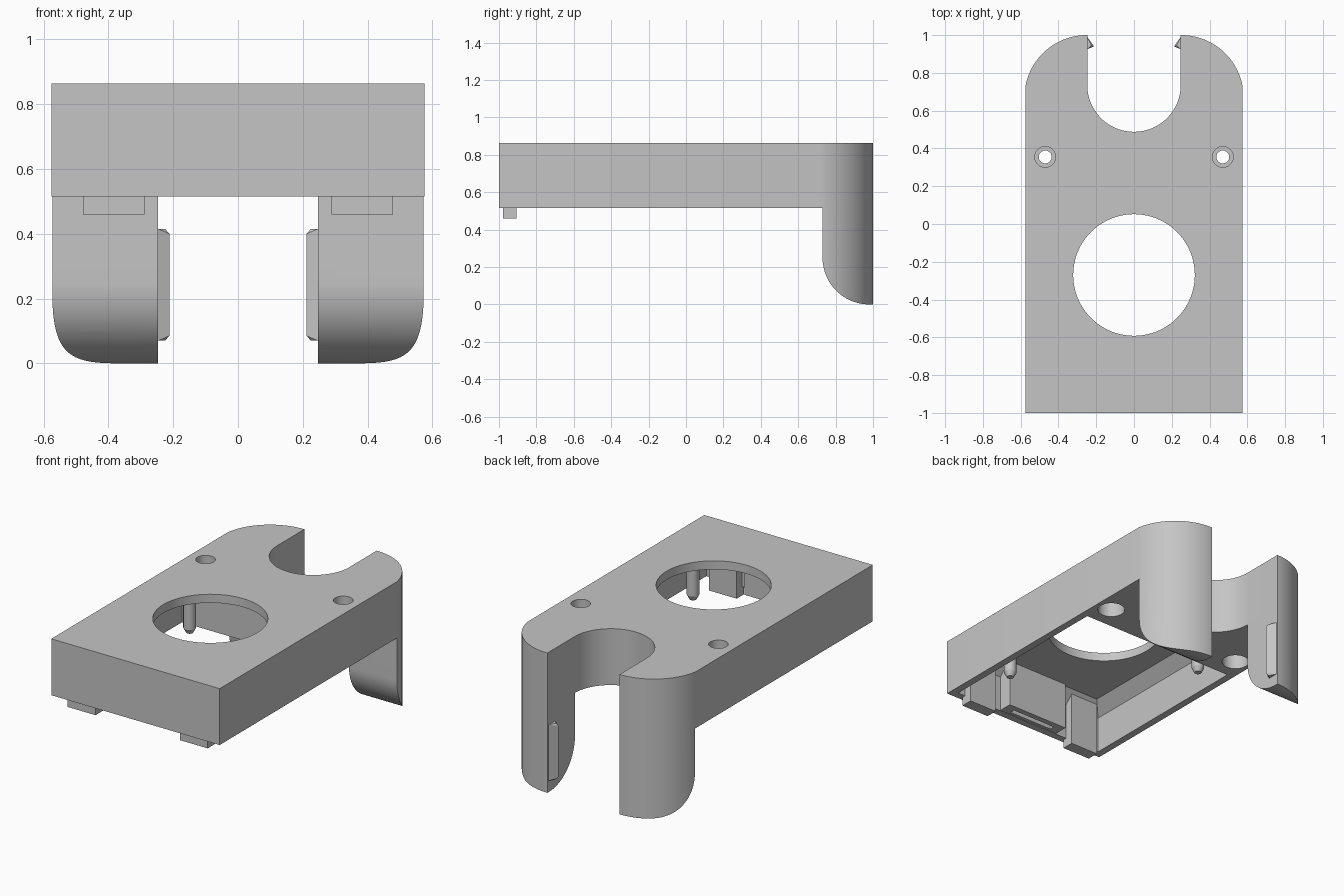
import bpy, bmesh, math
from mathutils import Vector

if "Cube" in bpy.data.objects:
    bpy.data.objects.remove(bpy.data.objects["Cube"], do_unlink=True)

grey = bpy.data.materials.new("plain grey")
grey.use_nodes = True
grey.diffuse_color = (0.56, 0.56, 0.56, 1)
grey.node_tree.nodes["Principled BSDF"].inputs["Base Color"].default_value = grey.diffuse_color

W, BOTTOM, TOP, CEILING = 0.575, 0.515, 0.863, 0.81
SLOT = 0.247
LEG_Y = 0.73


def finish(name, bm):
    bmesh.ops.recalc_face_normals(bm, faces=bm.faces)
    mesh = bpy.data.meshes.new(name)
    bm.to_mesh(mesh)
    bm.free()
    mesh.materials.append(grey)
    obj = bpy.data.objects.new(name, mesh)
    bpy.context.collection.objects.link(obj)
    return obj


def prism(name, points, offset):
    """Extrude a closed outline of 3D points along an offset."""
    bm = bmesh.new()
    face = bm.faces.new([bm.verts.new(p) for p in points])
    new = bmesh.ops.extrude_face_region(bm, geom=[face])["geom"]
    verts = [v for v in new if isinstance(v, bmesh.types.BMVert)]
    bmesh.ops.translate(bm, verts=verts, vec=offset)
    return finish(name, bm)


def flat(name, outline, z0, z1):
    return prism(name, [(x, y, z0) for x, y in outline], (0, 0, z1 - z0))


def box(name, x0, x1, y0, y1, z0, z1):
    return flat(name, [(x0, y0), (x1, y0), (x1, y1), (x0, y1)], z0, z1)


def arc(cx, cy, r, a0, a1, n):
    steps = [math.radians(a0 + (a1 - a0) * i / n) for i in range(n + 1)]
    return [(cx + r * math.cos(a), cy + r * math.sin(a)) for a in steps]


def cylinder(name, x, y, r0, r1, z0, z1, n=48):
    bm = bmesh.new()
    bmesh.ops.create_cone(bm, cap_ends=True, segments=n, radius1=r0, radius2=r1, depth=z1 - z0)
    bmesh.ops.translate(bm, verts=bm.verts, vec=(x, y, (z0 + z1) / 2))
    return finish(name, bm)


def boolean(target, other, operation):
    """Combine two solids and discard the second."""
    mod = target.modifiers.new("combine", "BOOLEAN")
    mod.operation, mod.object, mod.solver = operation, other, "EXACT"
    bpy.context.view_layer.update()
    graph = bpy.context.evaluated_depsgraph_get()
    mesh = bpy.data.meshes.new_from_object(target.evaluated_get(graph))
    target.modifiers.clear()
    target.data = mesh
    bpy.data.objects.remove(other, do_unlink=True)


def smooth(obj):
    bpy.ops.object.select_all(action="DESELECT")
    obj.select_set(True)
    bpy.context.view_layer.objects.active = obj
    bpy.ops.object.shade_smooth_by_angle(angle=math.radians(30))


# Plan outline: rounded rear shoulders with a round-bottomed slot between
shoulder = arc(0.25, 0.67, 0.33, 10, 90, 24)
half = [(W, -1)] + shoulder + [(SLOT, 1)] + arc(0, 0.735, SLOT, 0, -90, 24)
outline = half + [(-x, y) for x, y in reversed(half[:-1])]
body = flat("body", outline, BOTTOM, TOP)

# Hollow underside with a chamfered ceiling
cavity = box("cavity", -0.53, 0.53, -0.955, 0.21, 0.4, CEILING)
bm = bmesh.new()
bm.from_mesh(cavity.data)
rim = [e for e in bm.edges if all(v.co.z > 0.7 for v in e.verts)]
bmesh.ops.bevel(bm, geom=rim, offset=0.07, segments=1, affect="EDGES", profile=0.5)
bm.to_mesh(cavity.data)
bm.free()
boolean(body, cavity, "DIFFERENCE")

# Large round opening and stepped screw holes
boolean(body, cylinder("opening", 0, -0.27, 0.322, 0.322, 0.6, 1, 80), "DIFFERENCE")
for side in (-1, 1):
    x, y = side * 0.47, 0.355
    boolean(body, cylinder("screw_hole", x, y, 0.034, 0.034, 0.4, 1), "DIFFERENCE")
    boolean(body, cylinder("screw_recess", x, y, 0.055, 0.055, 0.8, 1), "DIFFERENCE")
    boolean(body, cylinder("nut_recess", x, y, 0.078, 0.078, 0.4, 0.62), "DIFFERENCE")
smooth(body)

# Rear legs: shoulder outline trimmed by a rounded front foot
for side, label in ((1, "left"), (-1, "right")):
    plan = [(SLOT, LEG_Y)] + [(W - 0.002, LEG_Y)] + [p for p in shoulder if p[1] > LEG_Y + 0.005] + [(SLOT, 1)]
    leg = flat(label + "_leg", [(side * x, y) for x, y in plan], 0, BOTTOM)
    profile = arc(0.98, 0.25, 0.25, 180, 270, 24) + [(1.1, 0), (1.1, 0.7), (LEG_Y, 0.7)]
    trim = prism("foot_trim", [(-1, y, z) for y, z in profile], (2, 0, 0))
    boolean(leg, trim, "INTERSECT")
    smooth(leg)

    # Wedge-shaped catch on the inner face of the leg
    bm = bmesh.new()
    for z, inset in ((0.07, 0.0), (0.085, 0.035), (0.4, 0.035), (0.415, 0.0)):
        if inset:
            spots = [(SLOT - inset, 0.94)]
        else:
            spots = [(SLOT, 0.99), (SLOT, 0.925), (SLOT - 0.022, 0.945)]
        for x, y in spots:
            bm.verts.new((side * x, y, z))
    bmesh.ops.convex_hull(bm, input=bm.verts)
    finish(label + "_catch", bm)

    # Clip arm inside the front wall, ending in a tab below the rim
    x0, x1 = sorted((side * 0.288, side * 0.478))
    box(label + "_clip", x0, x1, -0.978, -0.905, 0.46, CEILING + 0.02)

# Centre block with a narrow slot in its underside
block = box("front_block", -0.21, 0.21, -0.97, -0.87, BOTTOM + 0.003, CEILING + 0.02)
boolean(block, box("block_slot", -0.15, 0.15, -0.935, -0.905, 0.4, 0.6), "DIFFERENCE")

# Two locating pins on opposite corners of the opening
for name, x, y in (("rear_pin", -0.4, 0.1), ("front_pin", 0.4, -0.64)):
    pin = cylinder(name, x, y, 0.036, 0.036, 0.56, CEILING + 0.02, 32)
    tip = cylinder(name + "_tip", x, y, 0.02, 0.036, 0.53, 0.56, 32)
    smooth(pin)
    smooth(tip)
